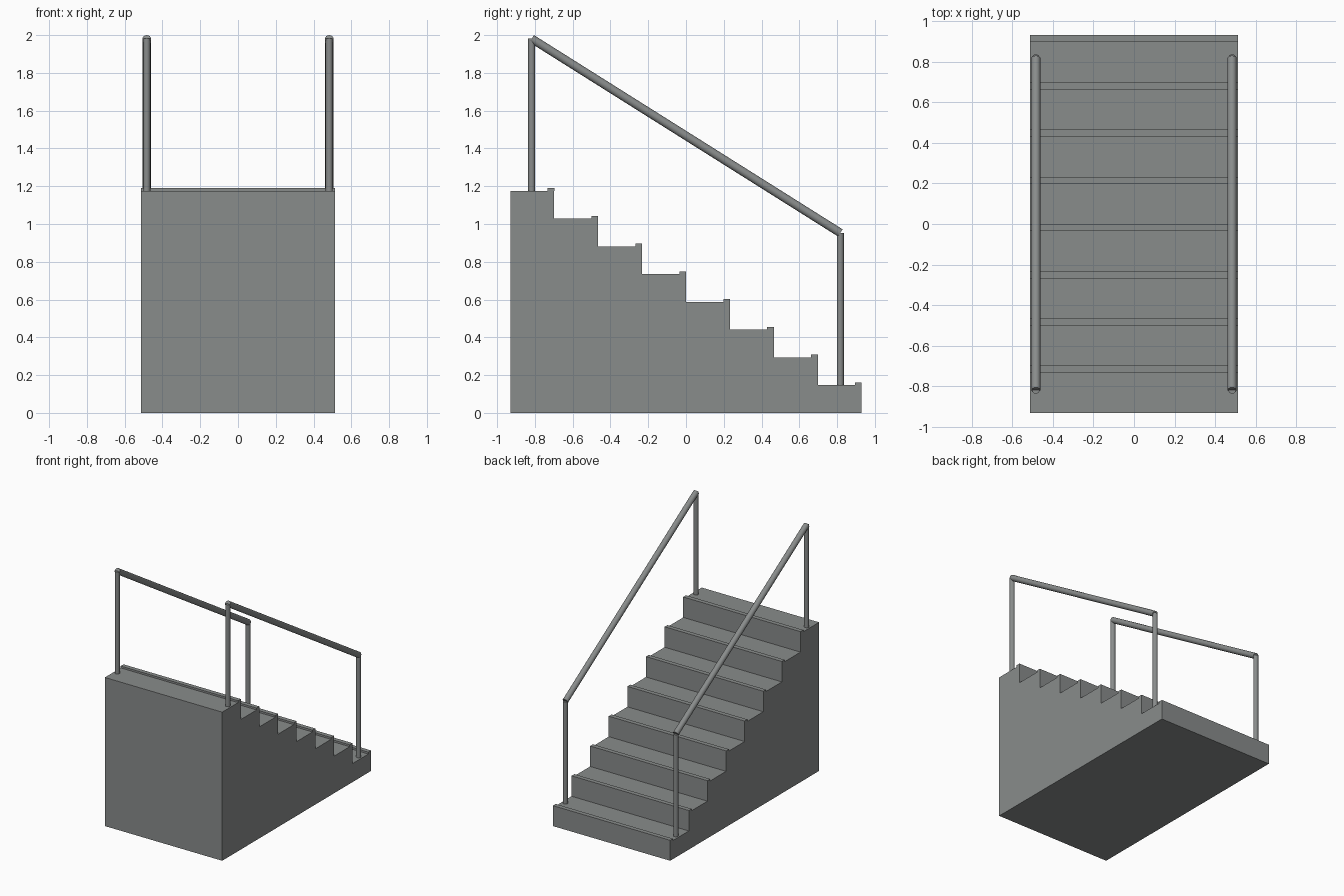
import bpy
from mathutils import Vector

cube = bpy.data.objects.get("Cube")
if cube:
    bpy.data.objects.remove(cube, do_unlink=True)

STEPS = 8
WIDTH = 1.026
LENGTH = 1.86
TOP = 1.175
DEPTH = LENGTH / STEPS
RISE = TOP / STEPS
RAIL_X, POST_Y, POST_H = 0.483, 0.817, 0.806

grey = bpy.data.materials.new("concrete grey")
grey.use_nodes = True
colour = (0.25, 0.262, 0.26, 1)
grey.diffuse_color = colour
grey.node_tree.nodes["Principled BSDF"].inputs["Base Color"].default_value = colour


def finish(name):
    obj = bpy.context.object
    obj.name = name
    obj.data.materials.append(grey)
    return obj


def box(name, y0, y1, z0, z1):
    bpy.ops.mesh.primitive_cube_add(size=1, location=(0, (y0 + y1) / 2, (z0 + z1) / 2))
    obj = finish(name)
    obj.scale = (WIDTH, y1 - y0, z1 - z0)
    bpy.ops.object.transform_apply(location=False, rotation=False, scale=True)


def tube(name, start, end, radius):
    start, end = Vector(start), Vector(end)
    axis = end - start
    bpy.ops.mesh.primitive_cylinder_add(vertices=16, radius=radius, depth=axis.length,
                                        location=(start + end) / 2)
    obj = finish(name)
    obj.rotation_euler = axis.to_track_quat('Z', 'Y').to_euler()
    bpy.ops.object.shade_smooth_by_angle()


# Full-height blocks descending towards the back, each with a nosing strip
for i in range(STEPS):
    edge = -LENGTH / 2 + (i + 1) * DEPTH
    height = TOP - i * RISE
    box(f"step_{i + 1}", edge - DEPTH, edge, 0, height)
    box(f"nosing_{i + 1}", edge - 0.035, edge, height, height + 0.0147)

# Handrails with a post at each end
for side, x in (("left", RAIL_X), ("right", -RAIL_X)):
    upper = (x, -POST_Y, TOP + POST_H)
    lower = (x, POST_Y, RISE + POST_H)
    tube(f"{side}_upper_post", (x, -POST_Y, TOP), upper, 0.0185)
    tube(f"{side}_lower_post", (x, POST_Y, RISE), lower, 0.0185)
    tube(f"{side}_handrail", upper, lower, 0.0225)
